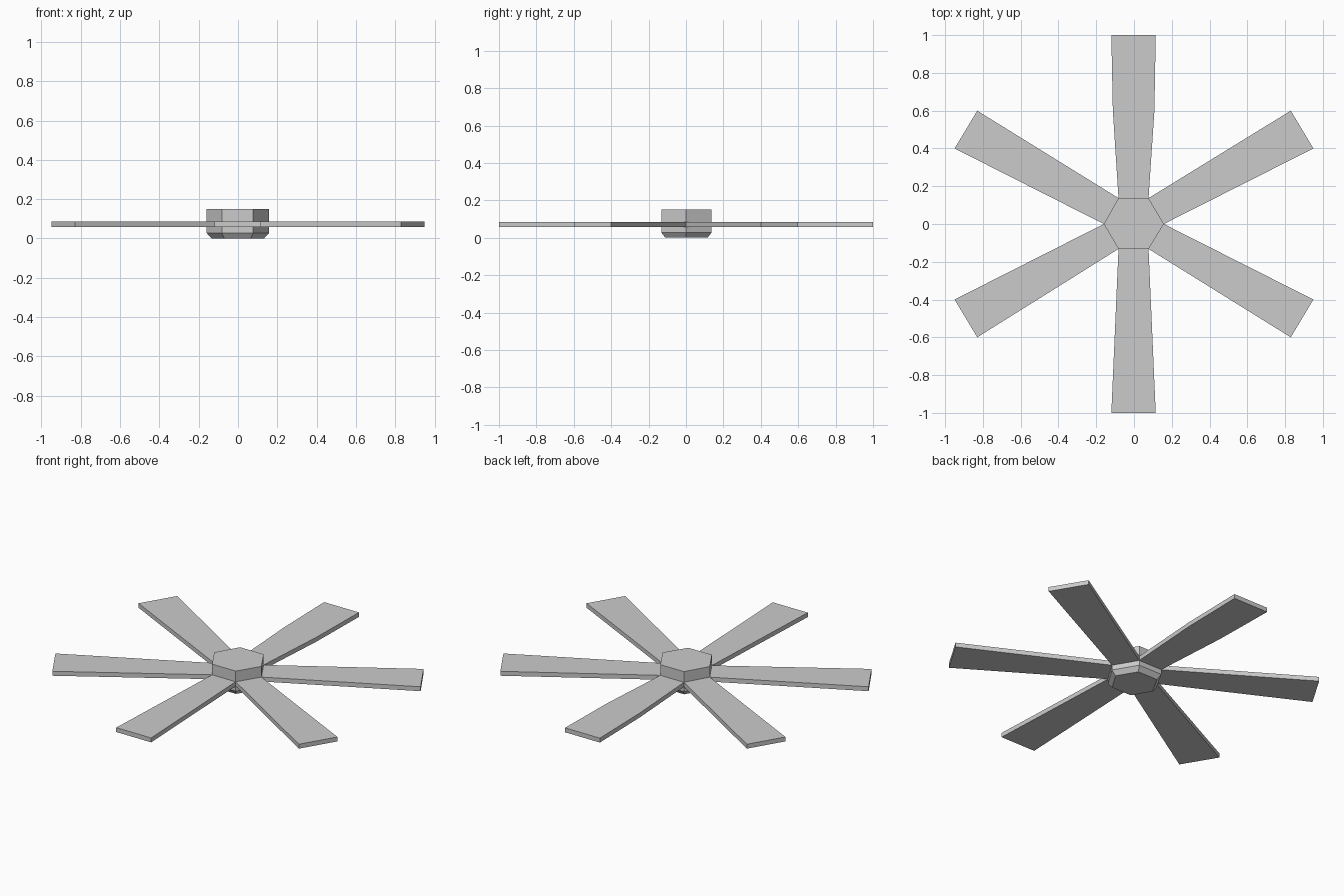
import bpy

if "Cube" in bpy.data.objects:
    bpy.data.objects.remove(bpy.data.objects["Cube"])

# Hexagonal hub outline, counter-clockwise from the right-hand corner
HEX = [(0.158, 0), (0.077, 0.137), (-0.082, 0.137),
       (-0.16, 0), (-0.082, -0.132), (0.077, -0.132)]
BLADE_Z = (0.058, 0.085)


def loft(name, rings):
    """Closed solid skinned through stacked rings of 3D points."""
    n = len(rings[0])
    verts = [p for ring in rings for p in ring]
    faces = [tuple(reversed(range(n))),
             tuple(range(len(verts) - n, len(verts)))]
    for r in range(len(rings) - 1):
        a, b = r * n, (r + 1) * n
        for i in range(n):
            j = (i + 1) % n
            faces.append((a + i, a + j, b + j, b + i))
    mesh = bpy.data.meshes.new(name)
    mesh.from_pydata(verts, [], faces)
    mesh.update()
    obj = bpy.data.objects.new(name, mesh)
    bpy.context.collection.objects.link(obj)
    return obj


# Hub with a chamfered underside
loft("hub", [[(x * s, y * s, z) for x, y in HEX]
             for s, z in ((0.84, 0), (1, 0.028), (1, 0.15))])

# Six flared blades, each growing out of one hub side
TIPS = [[(0.95, 0.40), (0.83, 0.60)],
        [(0.115, 1.0), (0.108, 0.6), (-0.112, 0.6), (-0.12, 1.0)],
        [(-0.83, 0.60), (-0.95, 0.40)],
        [(-0.95, -0.40), (-0.83, -0.60)],
        [(-0.12, -1.0), (0.115, -1.0)],
        [(0.83, -0.60), (0.95, -0.40)]]
for i, tip in enumerate(TIPS):
    root_a, root_b = HEX[i], HEX[(i + 1) % 6]
    if len(tip) == 4:  # the rear blade bends slightly part way along
        outline = [root_a, tip[1], tip[0], tip[3], tip[2], root_b]
    else:
        outline = [root_a, *tip, root_b]
    loft(f"blade_{i + 1}", [[(x, y, z) for x, y in outline] for z in BLADE_Z])
